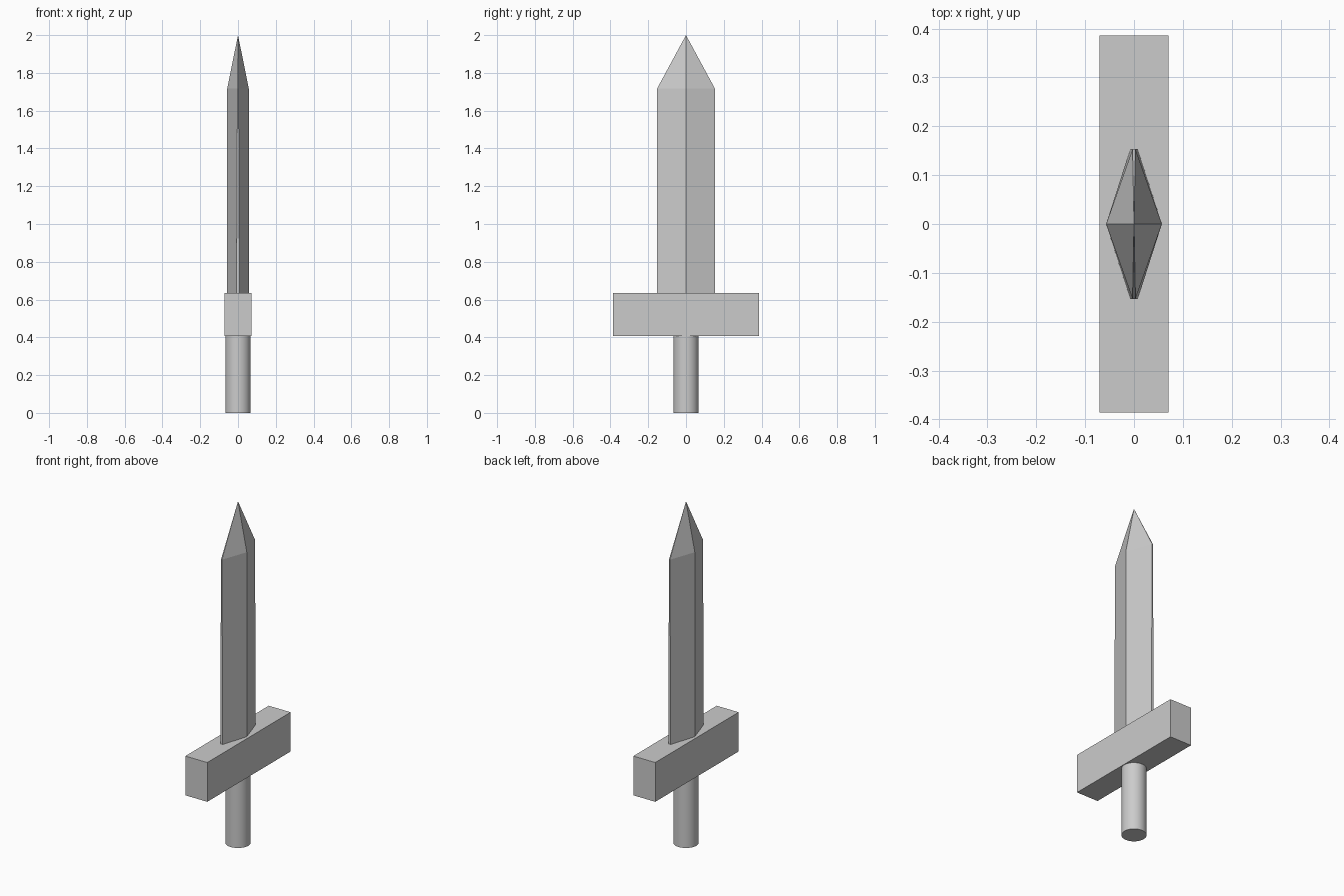
import bpy, bmesh

if "Cube" in bpy.data.objects:
    bpy.data.objects.remove(bpy.data.objects["Cube"])


def section(bm, z, edge):
    """Six-sided blade outline with narrow flat cutting edges."""
    hx, hy = 0.057, 0.153
    pts = [(hx, 0), (edge, hy), (-edge, hy), (-hx, 0), (-edge, -hy), (edge, -hy)]
    return [bm.verts.new((x, y, z)) for x, y in pts]


# Blade: ridged body whose edges thin upward, closing to a point
bm = bmesh.new()
bottom = section(bm, 0.62, 0.008)
top = section(bm, 1.717, 0.003)
tip = bm.verts.new((0, 0, 2.0))
bm.faces.new(bottom[::-1])
for i in range(6):
    j = (i + 1) % 6
    bm.faces.new((bottom[i], bottom[j], top[j], top[i]))
    bm.faces.new((top[i], top[j], tip))
mesh = bpy.data.meshes.new("blade")
bm.to_mesh(mesh)
bm.free()
bpy.context.collection.objects.link(bpy.data.objects.new("blade", mesh))

# Crossguard: plain block
bpy.ops.mesh.primitive_cube_add(size=1, location=(0, 0, 0.521))
guard = bpy.context.object
guard.name = "crossguard"
guard.scale = (0.142, 0.772, 0.23)
bpy.ops.object.transform_apply(location=False, rotation=False, scale=True)

# Handle: round grip
bpy.ops.mesh.primitive_cylinder_add(vertices=32, radius=0.067, depth=0.41,
                                    location=(0, 0, 0.205))
bpy.context.object.name = "handle"
bpy.ops.object.shade_smooth_by_angle()
